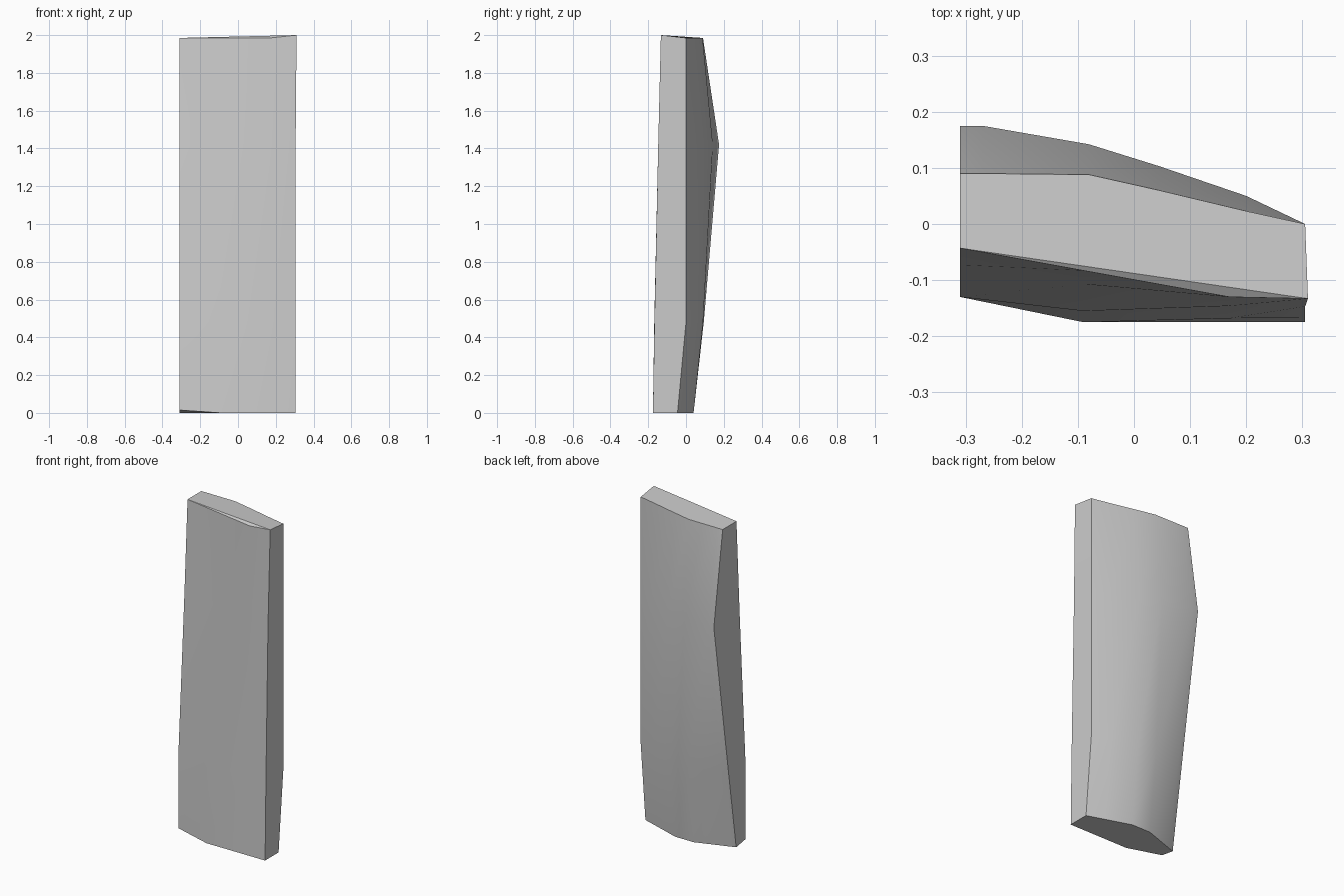
import bpy
import bmesh
from math import radians

# Remove the default object
default_cube = bpy.data.objects.get("Cube")
if default_cube:
    bpy.data.objects.remove(default_cube, do_unlink=True)


def make_material(name, colour):
    material = bpy.data.materials.new(name)
    material.use_nodes = True
    material.diffuse_color = colour
    material.node_tree.nodes["Principled BSDF"].inputs["Base Color"].default_value = colour
    return material


def add_ring(bm, xs, ys, height):
    return [bm.verts.new((x, y, height)) for x, y in zip(xs, ys)]


def bridge_rings(bm, lower, upper):
    count = len(lower)
    for i in range(count):
        j = (i + 1) % count
        bm.faces.new((lower[i], lower[j], upper[j], upper[i]))


# Cross-sections of the slab: four points across the front, six across the back
front_x = [-0.31, -0.09, 0.17, 0.305]
back_x = [0.305, 0.2, 0.045, -0.08, -0.27, -0.31]
sections = [
    (0.0, [-0.13, -0.175, -0.175, -0.175], [-0.045, -0.011, 0.04, 0.04, -0.026, -0.04]),
    (0.48, [-0.13, -0.155, -0.168, -0.167], [0.0, 0.043, 0.09, 0.094, 0.05, 0.033]),
    (1.42, [-0.073, -0.107, -0.146, -0.147], [0.0, 0.05, 0.103, 0.142, 0.175, 0.175]),
    (1.985, [-0.043, -0.083, -0.13, -0.133], [0.0, 0.023, 0.06, 0.088, 0.09, 0.09]),
]

# Stone slab walls
bm = bmesh.new()
rings = [add_ring(bm, front_x + back_x, front + back, z) for z, front, back in sections]
for lower, upper in zip(rings, rings[1:]):
    bridge_rings(bm, lower, upper)

# Raised front corner on top and lifted corner at the bottom
base, top = rings[0], rings[-1]
base[0].co.z = 0.015
top[3].co.z = 2.0
top[3].co.x = 0.31

# End caps, with the worn sliver along the top front edge
bm.faces.new(list(reversed(base)))
bm.faces.new(top[:1] + top[3:])
bm.faces.new(top[:4])
bmesh.ops.recalc_face_normals(bm, faces=bm.faces[:])

mesh = bpy.data.meshes.new("stone_slab")
bm.to_mesh(mesh)
bm.free()
mesh.materials.append(make_material("plain grey", (0.6, 0.6, 0.6, 1.0)))

slab = bpy.data.objects.new("stone_slab", mesh)
bpy.context.collection.objects.link(slab)

# Smooth broad faces with sharp outer edges
bpy.ops.object.select_all(action="DESELECT")
slab.select_set(True)
bpy.context.view_layer.objects.active = slab
bpy.ops.object.shade_smooth_by_angle(angle=radians(30))
